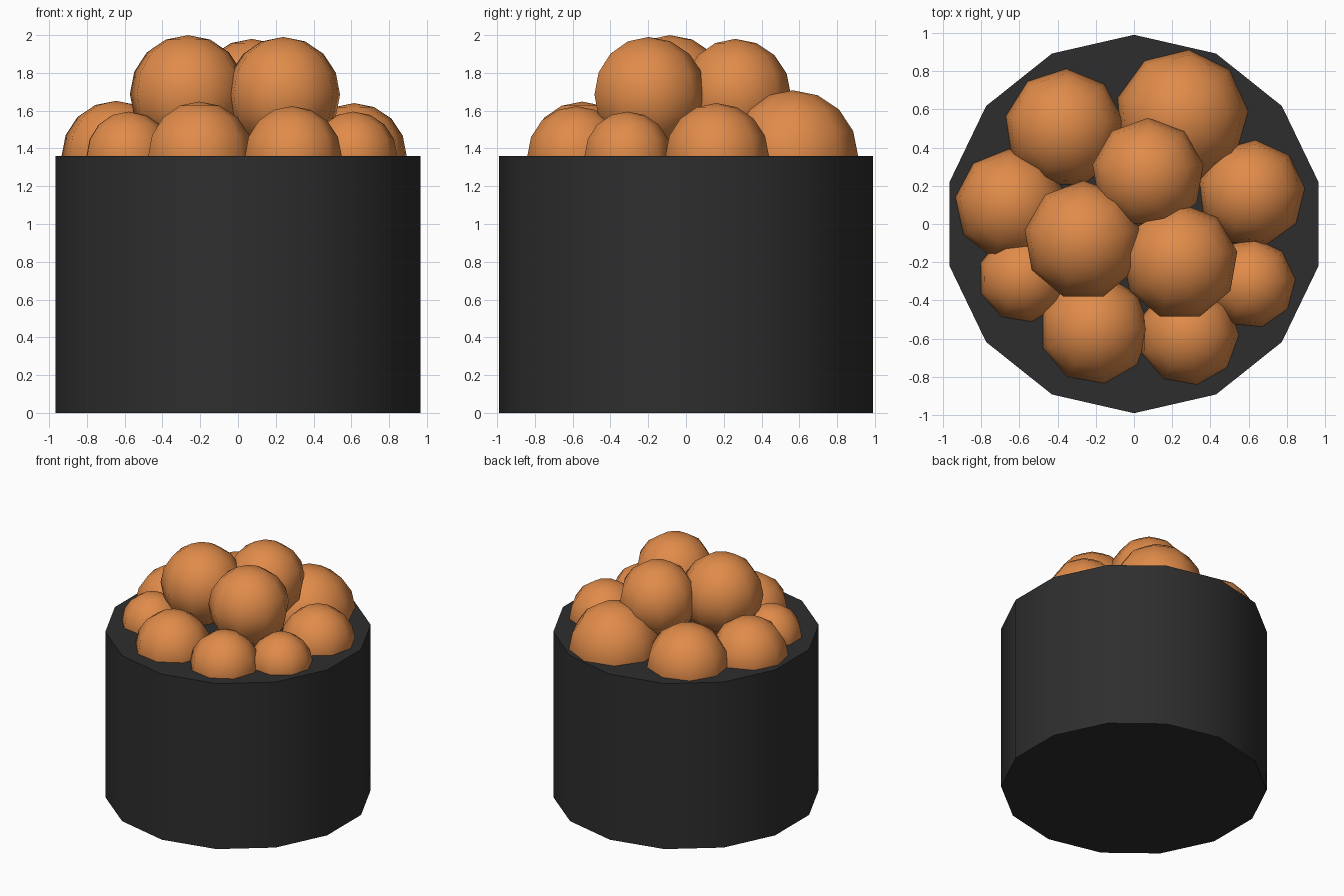
import bpy, bmesh, math
from mathutils import Matrix

if "Cube" in bpy.data.objects:
    bpy.data.objects.remove(bpy.data.objects["Cube"])


def material(name, rgb):
    m = bpy.data.materials.new(name)
    m.diffuse_color = (*rgb, 1)
    m.use_nodes = True
    m.node_tree.nodes["Principled BSDF"].inputs["Base Color"].default_value = m.diffuse_color
    return m


dark = material("dark_wrap", (0.027, 0.027, 0.027))
orange = material("orange", (0.75, 0.26, 0.068))

# Dark wrapper: 14-sided drum, smooth sides and flat caps
H = 1.36
bpy.ops.mesh.primitive_cylinder_add(vertices=14, radius=0.99, depth=H, location=(0, 0, H / 2))
wrap = bpy.context.object
wrap.name = "wrapper"
wrap.data.materials.append(dark)
bpy.ops.object.shade_smooth_by_angle(angle=math.radians(35))


def ball(name, x, y, z, r, turn):
    """Low-poly smooth ball; turn is the angle of one equator corner in degrees."""
    bm = bmesh.new()
    bmesh.ops.create_uvsphere(bm, u_segments=9, v_segments=8, radius=r)
    v = max(bm.verts, key=lambda p: p.co.x ** 2 + p.co.y ** 2)
    a = math.radians(turn) - math.atan2(v.co.y, v.co.x)
    bm.transform(Matrix.Rotation(a, 4, 'Z'))
    for f in bm.faces:
        f.smooth = True
    me = bpy.data.meshes.new(name)
    bm.to_mesh(me)
    bm.free()
    me.materials.append(orange)
    ob = bpy.data.objects.new(name, me)
    ob.location = (x, y, z)
    bpy.context.collection.objects.link(ob)


# Outer ring of balls, half sunk in the wrapper top: x, y, radius, turn
ring = [
    (-0.365, 0.50, 0.312, 88), (0.25, 0.565, 0.348, 84),
    (-0.645, 0.10, 0.292, 92), (0.615, 0.16, 0.28, 86),
    (-0.58, -0.28, 0.235, 81), (0.61, -0.31, 0.235, 85),
    (-0.205, -0.55, 0.288, 80), (0.285, -0.58, 0.264, 80),
]
for i, (x, y, r, t) in enumerate(ring):
    ball(f"lower_ball_{i + 1}", x, y, H, r, t)

# Three balls stacked on top
stack = [(-0.265, -0.085, 1.688, 0.312, 90), (0.24, -0.198, 1.685, 0.305, 90),
         (0.073, 0.26, 1.685, 0.295, 90)]
for i, b in enumerate(stack):
    ball(f"top_ball_{i + 1}", *b)
